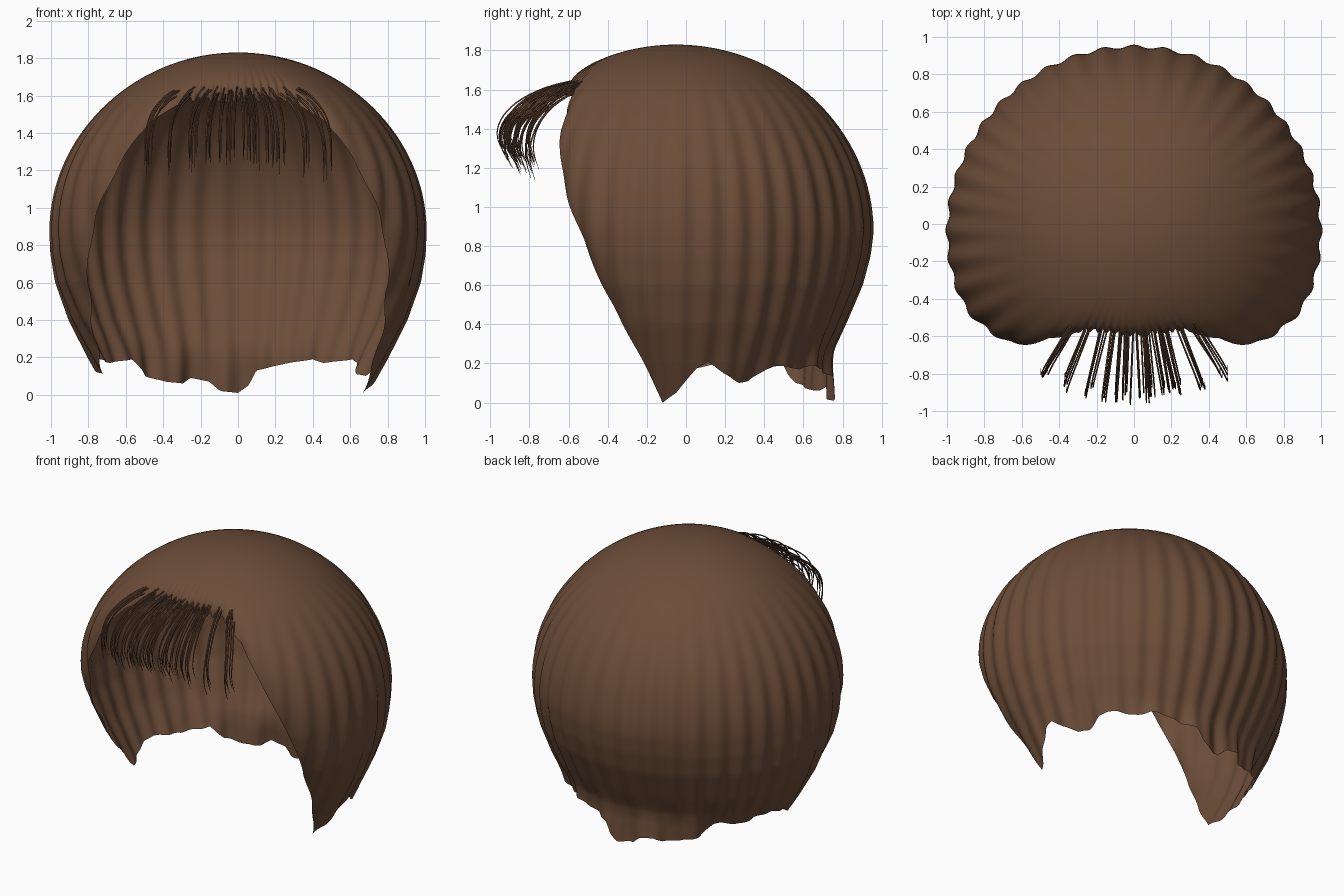
import bpy
import bmesh
import math
import random

random.seed(4)
if "Cube" in bpy.data.objects:
    bpy.data.objects.remove(bpy.data.objects["Cube"])


def make_material(name, colour):
    mat = bpy.data.materials.new(name)
    mat.use_nodes = True
    mat.diffuse_color = colour
    mat.node_tree.nodes["Principled BSDF"].inputs["Base Color"].default_value = colour
    return mat


def lerp_table(table, key):
    """Piecewise linear lookup in a list of (key, value) pairs."""
    for (k0, v0), (k1, v1) in zip(table, table[1:]):
        if key <= k1:
            return v0 + (v1 - v0) * max(0, key - k0) / (k1 - k0)
    return table[-1][1]


def smoothstep(low, high, value):
    f = min(1, max(0, (value - low) / (high - low)))
    return f * f * (3 - 2 * f)


brown = make_material("brown hair", (0.15, 0.074, 0.04, 1))

CENTRE_Y, EQUATOR, CROWN = -0.05, 0.87, 0.96
AROUND, DOWN, RIBS = 480, 64, 40

# Height of the free edge by azimuth in degrees: 0 front, 90 left, 180 back
face_edge = [(0, 1.57), (28, 1.58), (39, 1.47), (45, 1.3), (54, 1.0), (59, 0.83), (66, 0.55), (74, 0.3)]
hem = [(84, 0), (90, 0.05), (98, 0.18), (102, 0.21), (108, 0.15), (115, 0.1), (120, 0.11),
       (126, 0.17), (130, 0.19), (144, 0.17), (150, 0.19), (160, 0.17), (173, 0.13),
       (176, 0.05), (180, 0.01), (187, 0.02), (191, 0.07), (198, 0.09), (202, 0.06),
       (210, 0.07), (219, 0.1), (226, 0.19), (240, 0.17), (255, 0.2), (264, 0.17),
       (270, 0.12), (276, 0.11), (281, 0.2)]
edge_height = face_edge + hem + [(360 - a, z) for a, z in reversed(face_edge)]

# Radius below the widest level, at the sides and at the back
side_radius = [(0, 0.69), (0.2, 0.8), (0.4, 0.9), (0.6, 0.97), (0.75, 0.995), (EQUATOR, 1)]
back_radius = [(0, 0.8), (0.2, 0.79), (0.27, 0.8), (0.4, 0.86), (0.6, 0.945), (0.75, 0.985), (EQUATOR, 1)]

# How far the edge is drawn inward around the face
edge_pull = [(0, 0.24), (15, 0.22), (28, 0.13), (42, 0.06), (66, 0.09), (78, 0.06), (92, 0)]


def shell_point(azimuth, t):
    """Point on the hair shell; t runs from the crown to the free edge."""
    a = math.radians(azimuth)
    from_front = min(azimuth, 360 - azimuth)
    end_z = lerp_table(edge_height, azimuth)
    if from_front < 30:
        end_z += 0.012 * math.sin(azimuth * 1.4)
    if end_z > EQUATOR:
        end = math.acos((end_z - EQUATOR) / CROWN) / (math.pi / 2)
    else:
        end = 2 - end_z / EQUATOR
    s = t * end
    if s <= 1:
        z = EQUATOR + CROWN * math.cos(s * math.pi / 2)
        r = math.sin(s * math.pi / 2)
    else:
        z = EQUATOR * (2 - s)
        back = smoothstep(115, 165, from_front)
        r = lerp_table(side_radius, z) * (1 - back) + lerp_table(back_radius, z) * back
        # loose waves close to the hem
        r += 0.02 * smoothstep(0.4, 0.05, z) * smoothstep(90, 115, from_front) * math.sin(a * 17)
    r *= 1 - lerp_table(edge_pull, from_front) * t ** 5
    r *= 1 + 0.009 * smoothstep(0.3, 0.9, s) * math.cos(a * RIBS + 0.7 * math.sin(a * 3))
    return (r * math.sin(a), CENTRE_Y - r * math.cos(a), z)


# Hair shell: a ribbed dome swept from the crown down to the ragged edge
bm = bmesh.new()
crown = bm.verts.new((0, CENTRE_Y, EQUATOR + CROWN))
rings = [[bm.verts.new(shell_point(360 * i / AROUND, j / DOWN)) for i in range(AROUND)]
         for j in range(1, DOWN + 1)]
for i in range(AROUND):
    n = (i + 1) % AROUND
    bm.faces.new((crown, rings[0][i], rings[0][n]))
    for upper, lower in zip(rings, rings[1:]):
        bm.faces.new((upper[i], lower[i], lower[n], upper[n]))
bmesh.ops.recalc_face_normals(bm, faces=bm.faces)
mesh = bpy.data.meshes.new("hair_shell")
bm.to_mesh(mesh)
bm.free()
mesh.materials.append(brown)
mesh.shade_smooth()
shell = bpy.data.objects.new("hair_shell", mesh)
bpy.context.collection.objects.link(shell)


# Fringe: clusters of fine tapering strands that arch forward and curl in
# Profile of one strand: share of the reach, share of the drop, thickness
strand_path = [(0, 0, 1), (0.3, 0.05, 1), (0.62, 0.18, 1), (0.88, 0.4, 0.9),
               (1, 0.65, 0.8), (0.99, 0.83, 0.6), (0.9, 1, 0.2)]


def add_strand(curve, root, tip_x, reach, drop):
    spline = curve.splines.new("NURBS")
    spline.points.add(len(strand_path) - 1)
    for point, (out, down, thick) in zip(spline.points, strand_path):
        x = root[0] + (tip_x - root[0]) * min(1, out + 0.1 * down)
        point.co = (x, root[1] - reach * out, root[2] - drop * down, 1)
        point.radius = thick
    spline.order_u = 4
    spline.use_endpoint_u = True
    spline.resolution_u = 3


fringe_curve = bpy.data.curves.new("fringe", "CURVE")
fringe_curve.dimensions = "3D"
fringe_curve.bevel_depth = 0.0045
fringe_curve.bevel_resolution = 1
fringe_curve.use_fill_caps = True
fringe_curve.materials.append(brown)
for tip in (-0.48, -0.36, -0.24, -0.15, -0.08, -0.04, 0.05, 0.1, 0.17, 0.23, 0.36, 0.48):
    for k in range(6):
        spread = random.uniform(-0.025, 0.025)
        side = abs(tip) / 0.48
        root = (tip * 0.58 + spread, -0.47 + random.uniform(-0.03, 0.03), 1.64 + random.uniform(-0.03, 0.02))
        reach = 0.46 - 0.11 * side ** 2 + random.uniform(-0.03, 0.02)
        drop = 0.37 + 0.07 * side + random.uniform(-0.04, 0.04)
        add_strand(fringe_curve, root, tip + spread * 0.9, reach, drop)
fringe = bpy.data.objects.new("fringe", fringe_curve)
bpy.context.collection.objects.link(fringe)
